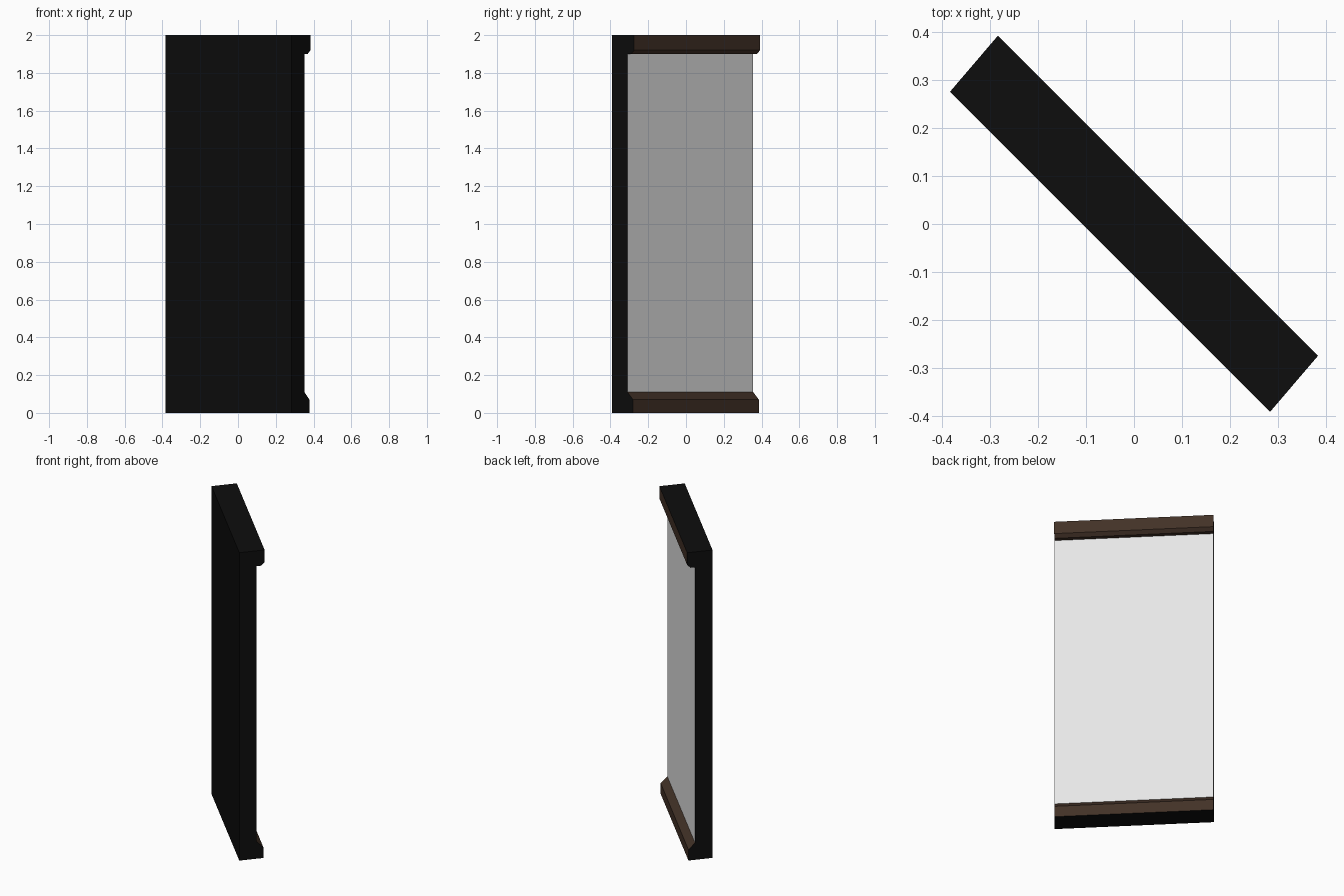
import bpy
import bmesh
from mathutils import Vector

cube = bpy.data.objects.get("Cube")
if cube:
    bpy.data.objects.remove(cube, do_unlink=True)


def material(name, rgb):
    m = bpy.data.materials.new(name)
    m.use_nodes = True
    m.diffuse_color = (*rgb, 1)
    m.node_tree.nodes["Principled BSDF"].inputs["Base Color"].default_value = (*rgb, 1)
    return m


black = material("black", (0.004, 0.004, 0.004))
white = material("white plaster", (0.8, 0.8, 0.8))
brown = material("dark brown wood", (0.055, 0.031, 0.02))

# Diagonal wall plan: run along the length, depth through the skewed thickness
ORIGIN = Vector((-0.383, 0.275, 0))
RUN = Vector((0.666, -0.666, 0))
DEPTH = Vector((0.1, 0.117, 0))
FACE = 0.69          # share of the depth taken by the wall itself
HEIGHT = 2.0


def extruded_part(name, profile, face_material):
    """Extrude a (depth, height) profile along the wall; colour its room side."""
    bm = bmesh.new()
    outline = [bm.verts.new(ORIGIN + DEPTH * d + Vector((0, 0, z))) for d, z in profile]
    base = bm.faces.new(outline)
    new = bmesh.ops.extrude_face_region(bm, geom=[base])["geom"]
    bmesh.ops.translate(bm, vec=RUN, verts=[g for g in new if isinstance(g, bmesh.types.BMVert)])
    bmesh.ops.recalc_face_normals(bm, faces=bm.faces)
    bm.normal_update()

    # Ends, back, top and floor stay black; the room side takes the second colour
    outward = Vector((1, 1, 0)).normalized()
    for f in bm.faces:
        z = f.calc_center_median().z
        at_limit = z < 0.001 or z > HEIGHT - 0.001
        is_end = abs(f.normal.dot(RUN.normalized())) > 0.5
        is_back = f.normal.dot(outward) < -0.5
        f.material_index = 0 if at_limit or is_end or is_back else 1

    mesh = bpy.data.meshes.new(name)
    bm.to_mesh(mesh)
    bm.free()
    mesh.materials.append(black)
    mesh.materials.append(face_material)
    obj = bpy.data.objects.new(name, mesh)
    bpy.context.collection.objects.link(obj)


# Wall slab
extruded_part("wall_panel", [(0, 0), (FACE, 0), (FACE, HEIGHT), (0, HEIGHT)], white)

# Skirting with a sloped top edge
extruded_part("bottom_trim", [(FACE, 0), (0.95, 0), (0.95, 0.07), (FACE, 0.11)], brown)

# Ceiling moulding with a chamfered lower edge
extruded_part("top_trim", [(FACE, HEIGHT), (1, HEIGHT), (1, 1.92), (0.86, 1.9), (FACE, 1.9)], brown)
